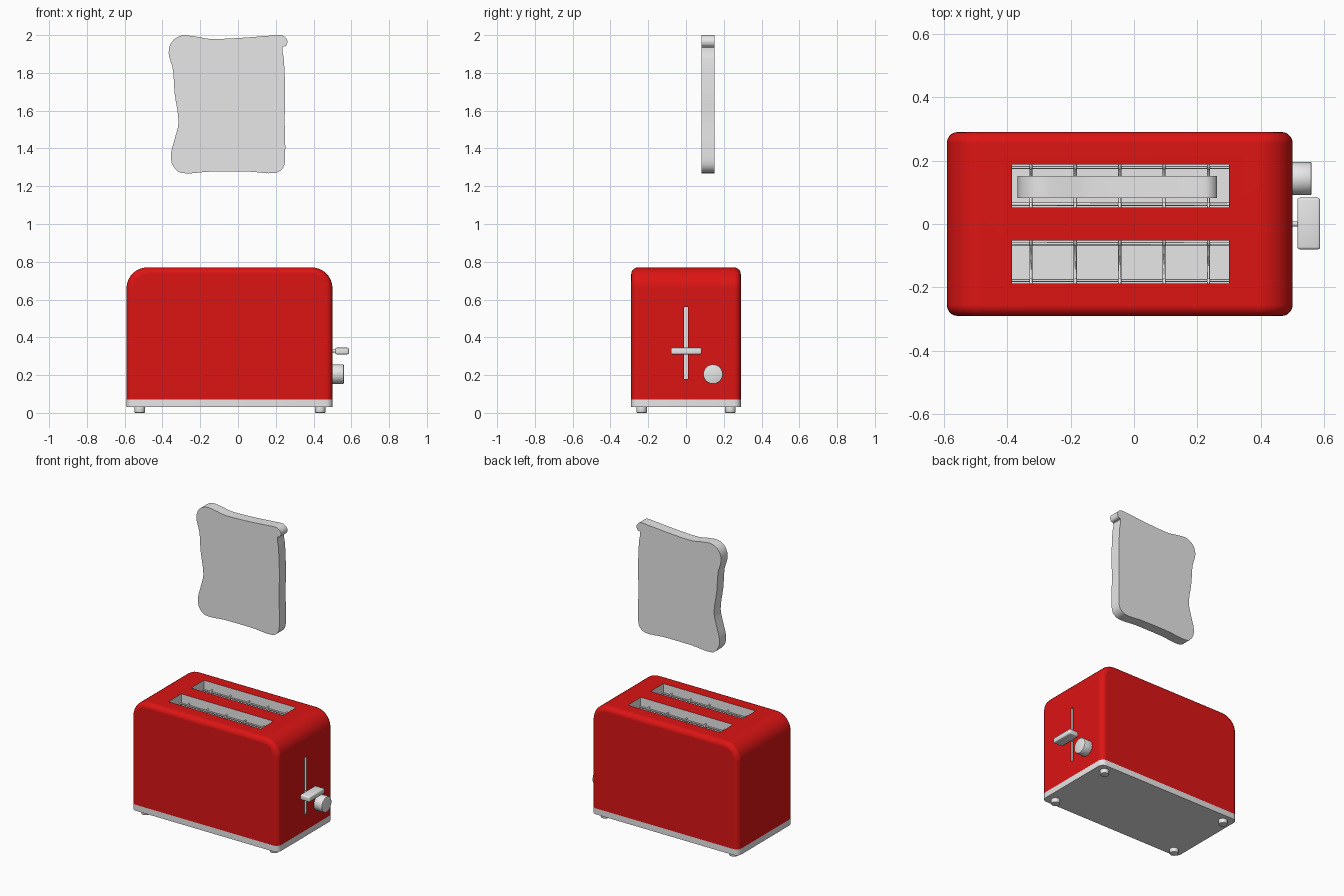
import bpy, bmesh
from math import pi
from mathutils import Matrix, Vector

if "Cube" in bpy.data.objects:
    bpy.data.objects.remove(bpy.data.objects["Cube"], do_unlink=True)


def make_material(name, color):
    m = bpy.data.materials.new(name)
    m.use_nodes = True
    m.diffuse_color = color
    m.node_tree.nodes["Principled BSDF"].inputs["Base Color"].default_value = color
    return m


RED = make_material("red enamel", (0.72, 0.007, 0.007, 1))
GREY = make_material("light grey", (0.8, 0.8, 0.8, 1))


def add_object(name, bm, mat):
    bmesh.ops.recalc_face_normals(bm, faces=bm.faces)
    mesh = bpy.data.meshes.new(name)
    bm.to_mesh(mesh)
    bm.free()
    mesh.materials.append(mat)
    ob = bpy.data.objects.new(name, mesh)
    bpy.context.collection.objects.link(ob)
    return ob


def smooth(ob):
    bpy.ops.object.select_all(action="DESELECT")
    ob.select_set(True)
    bpy.context.view_layer.objects.active = ob
    bpy.ops.object.shade_smooth_by_angle()
    return ob


def bevel(bm, edges, radius, segments):
    bmesh.ops.bevel(bm, geom=list(edges), offset=radius, segments=segments,
                    profile=0.5, affect="EDGES", clamp_overlap=True)


def box_mesh(low, high):
    low, high = Vector(low), Vector(high)
    bm = bmesh.new()
    bmesh.ops.create_cube(bm, size=1)
    bmesh.ops.scale(bm, vec=high - low, verts=bm.verts)
    bmesh.ops.translate(bm, vec=(low + high) / 2, verts=bm.verts)
    return bm


def runs_along(edge, axis):
    d = edge.verts[0].co - edge.verts[1].co
    return abs(d[axis]) > 0.99 * d.length


def cylinder(name, center, radius, depth, along_x=False, rim=0.005):
    bm = bmesh.new()
    bmesh.ops.create_cone(bm, cap_ends=True, segments=32, radius1=radius,
                          radius2=radius, depth=depth)
    if rim:
        bevel(bm, [e for e in bm.edges if not runs_along(e, 2)], rim, 2)
    if along_x:
        bm.transform(Matrix.Rotation(pi / 2, 4, "Y"))
    bm.transform(Matrix.Translation(center))
    return smooth(add_object(name, bm, GREY))


def wire(name, points, radius):
    curve = bpy.data.curves.new(name, "CURVE")
    curve.dimensions = "3D"
    curve.bevel_depth = radius
    curve.bevel_resolution = 1
    curve.use_fill_caps = True
    spline = curve.splines.new("POLY")
    spline.points.add(len(points) - 1)
    for p, co in zip(spline.points, points):
        p.co = (*co, 1)
    curve.materials.append(GREY)
    ob = bpy.data.objects.new(name, curve)
    bpy.context.collection.objects.link(ob)


# Body shell: large top corners, then a small round along front and back outlines
LEFT, RIGHT, HALF = -0.59, 0.5, 0.29
bm = box_mesh((LEFT, -HALF, 0.07), (RIGHT, HALF, 0.77))
bevel(bm, [e for e in bm.edges if runs_along(e, 1) and e.verts[0].co.z > 0.5], 0.11, 10)
outline = [e for e in bm.edges
           if abs(e.verts[0].co.y - e.verts[1].co.y) < 0.001
           and max(v.co.z for v in e.verts) > 0.08]
bevel(bm, outline, 0.035, 5)
body = add_object("body", bm, RED)
body.data.materials.append(GREY)

# Openings cut into the body, lined in grey
SLOT_X = (-0.385, 0.3)
cuts = [((SLOT_X[0], s * 0.12 - 0.068, 0.12), (SLOT_X[1], s * 0.12 + 0.068, 0.9))
        for s in (-1, 1)]
cuts.append(((0.47, -0.011, 0.18), (0.6, 0.011, 0.56)))
for low, high in cuts:
    cutter = add_object("slot_cutter", box_mesh(low, high), GREY)
    mod = body.modifiers.new("slot", "BOOLEAN")
    mod.operation = "DIFFERENCE"
    mod.solver = "EXACT"
    mod.material_mode = "TRANSFER"
    mod.object = cutter
    bpy.context.view_layer.objects.active = body
    bpy.ops.object.modifier_apply(modifier=mod.name)
    bpy.data.objects.remove(cutter, do_unlink=True)
smooth(body)
normals = body.modifiers.new("even_normals", "WEIGHTED_NORMAL")
normals.keep_sharp = True

# Base plate
bm = box_mesh((LEFT, -HALF, 0.03), (RIGHT, HALF, 0.07))
bevel(bm, [e for e in bm.edges if runs_along(e, 2)], 0.035, 5)
smooth(add_object("base_plate", bm, GREY))

# Feet
for x in (-0.52, 0.435):
    for y in (-0.235, 0.235):
        cylinder("foot", (x, y, 0.02), 0.028, 0.04)

# Wire cages inside the bread slots
for s in (-1, 1):
    mid = s * 0.12
    for i in range(5):
        x = -0.325 + 0.14 * i
        half = [(0.068, 0.72), (0.055, 0.72), (0.055, 0.14)]
        path = [(x, mid - dy, z) for dy, z in half]
        path += [(x, mid + dy, z) for dy, z in reversed(half)]
        wire("cage_wire", path, 0.005)
    for side in (-1, 1):
        y = mid + side * 0.058
        wire("cage_rail", [(x, y, 0.71) for x in SLOT_X], 0.005)

# Lever with its stem, and the browning knob
bm = box_mesh((0.515, -0.08, 0.31), (0.587, 0.083, 0.345))
bevel(bm, bm.edges, 0.008, 3)
smooth(add_object("lever", bm, GREY))
cylinder("lever_stem", (0.495, 0, 0.328), 0.008, 0.06, True, 0)
cylinder("browning_knob", (0.525, 0.143, 0.205), 0.052, 0.07, True)

# Slice of toast: a closed smooth outline given thickness
crust = [(-0.3, 1.27), (-0.15, 1.277), (0.06, 1.277), (0.195, 1.27), (0.24, 1.3),
         (0.25, 1.37), (0.247, 1.55), (0.25, 1.69), (0.243, 1.87), (0.235, 1.935),
         (0.255, 1.945), (0.26, 1.975), (0.23, 2), (0.17, 1.997), (0.01, 1.985),
         (-0.15, 1.98), (-0.23, 1.993), (-0.3, 1.997), (-0.35, 1.965),
         (-0.367, 1.905), (-0.345, 1.82), (-0.335, 1.69), (-0.315, 1.54),
         (-0.335, 1.45), (-0.355, 1.37), (-0.345, 1.31)]


def rounded(points, steps=4):
    pts = [Vector(p) for p in points]
    out = []
    for i, b in enumerate(pts):
        a, c, d = pts[i - 1], pts[(i + 1) % len(pts)], pts[(i + 2) % len(pts)]
        # Tangents limited by the segment length keep short corners tidy
        size = (c - b).length
        t0, t1 = (c - a).normalized() * size, (d - b).normalized() * size
        for k in range(steps):
            t = k / steps
            u = 1 - t
            out.append(b * u * u * (1 + 2 * t) + t0 * t * u * u
                       + c * t * t * (3 - 2 * t) - t1 * t * t * u)
    return out


bm = bmesh.new()
face = bm.faces.new([bm.verts.new((p.x, 0.082, min(p.y, 2))) for p in rounded(crust)])
extruded = bmesh.ops.extrude_face_region(bm, geom=[face], use_keep_orig=True)
bmesh.ops.translate(bm, vec=(0, 0.07, 0),
                    verts=[v for v in extruded["geom"] if isinstance(v, bmesh.types.BMVert)])
smooth(add_object("toast", bm, GREY))
